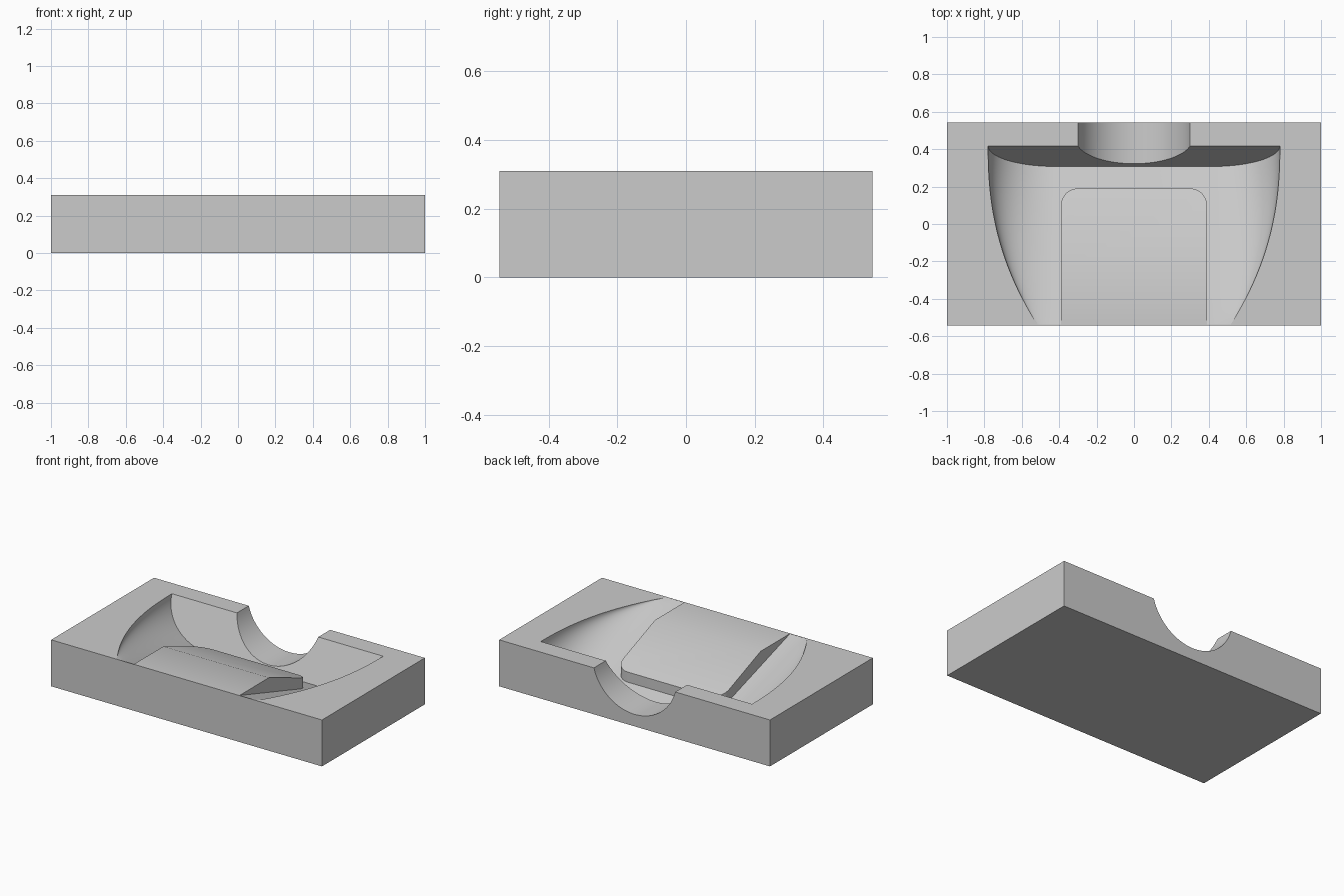
import bpy, bmesh, math
from mathutils import Vector

if "Cube" in bpy.data.objects:
    bpy.data.objects.remove(bpy.data.objects["Cube"])

HALF_Y, TOP = 0.5425, 0.31
DEPTH, FLOOR_RUN, TOP_RUN = 0.266, 0.85, 0.96
LEAN = (TOP_RUN - FLOOR_RUN) / DEPTH

grey = bpy.data.materials.new("plain grey")
grey.use_nodes = True
grey.diffuse_color = (0.6, 0.6, 0.6, 1)
grey.node_tree.nodes["Principled BSDF"].inputs["Base Color"].default_value = (0.6, 0.6, 0.6, 1)


def make_object(name, bm):
    bmesh.ops.recalc_face_normals(bm, faces=bm.faces)
    mesh = bpy.data.meshes.new(name)
    bm.to_mesh(mesh)
    bm.free()
    mesh.materials.append(grey)
    obj = bpy.data.objects.new(name, mesh)
    bpy.context.collection.objects.link(obj)
    return obj


def loft(name, rings):
    """Closed solid through rings of equal point count."""
    bm = bmesh.new()
    rows = [[bm.verts.new(p) for p in ring] for ring in rings]
    for a, b in zip(rows, rows[1:]):
        for i in range(len(a)):
            j = (i + 1) % len(a)
            bm.faces.new((a[i], a[j], b[j], b[i]))
    bm.faces.new(rows[0])
    bm.faces.new(rows[-1])
    return make_object(name, bm)


def cut(target, cutter):
    mod = target.modifiers.new("cut", "BOOLEAN")
    mod.operation = "DIFFERENCE"
    mod.solver = "EXACT"
    mod.object = cutter
    cutter.hide_render = True
    bpy.ops.object.select_all(action="DESELECT")
    bpy.context.view_layer.objects.active = target
    target.select_set(True)
    bpy.ops.object.modifier_apply(modifier=mod.name)
    bpy.data.objects.remove(cutter)


def cavity_section(t, steps=20, flat=0.42):
    """Flat-bottomed bowl section, widening and deepening to the back."""
    top_y = -HALF_Y + TOP_RUN * t
    width = 0.78 - 0.292 * (TOP_RUN * (1 - t)) ** 2.3
    side = []
    for i in range(steps + 1):
        a = math.pi / 2 * i / steps
        side.append((flat + (width - flat) * math.sin(a), TOP - DEPTH * t * math.cos(a)))
    side.append((width, TOP + 0.1))
    outline = [(-x, z) for x, z in reversed(side)] + side
    return [(x, top_y - LEAN * (TOP - z), z) for x, z in outline]


# Block
bm = bmesh.new()
bmesh.ops.create_cube(bm, size=1)
bmesh.ops.scale(bm, vec=(2, 2 * HALF_Y, TOP), verts=bm.verts)
bmesh.ops.translate(bm, vec=(0, 0, TOP / 2), verts=bm.verts)
block = make_object("block", bm)

# Sloping cavity
stations = 32
cut(block, loft("cavity_cutter", [cavity_section(0.004 + 0.996 * i / stations)
                                  for i in range(stations + 1)]))

# Round notch through the back wall
radius, centre_z = 0.311, 0.391
angles = [math.tau * i / 96 for i in range(96)]
cut(block, loft("notch_cutter", [[(radius * math.cos(a), y, centre_z + radius * math.sin(a))
                                  for a in angles] for y in (0.302, 0.7)]))

# Raised pad: level at the front, sloping down to rounded back corners
half, back, corner, crease, slope = 0.39, 0.19, 0.09, -0.23, 0.385
arc = [(half - corner + corner * math.cos(a), back - corner + corner * math.sin(a))
       for a in (math.pi / 2 * i / 10 for i in range(11))]
right = [(half, -HALF_Y + 0.002), (half, crease)] + arc
outline = right + [(-x, y) for x, y in reversed(right)]
bm = bmesh.new()
low = [bm.verts.new((x, y, 0.03)) for x, y in outline]
high = [bm.verts.new((x, y, TOP - slope * max(0, y - crease))) for x, y in outline]
n = len(outline)
for i in range(n):
    j = (i + 1) % n
    bm.faces.new((low[i], low[j], high[j], high[i]))
bm.faces.new(low)
bm.faces.new(high[1:-1])
bm.faces.new((high[0], high[1], high[-2], high[-1]))
pad = make_object("raised_pad", bm)

# Smooth curves, keep corners sharp
for obj in (block, pad):
    bpy.ops.object.select_all(action="DESELECT")
    bpy.context.view_layer.objects.active = obj
    obj.select_set(True)
    bpy.ops.object.shade_smooth_by_angle(angle=math.radians(25))
